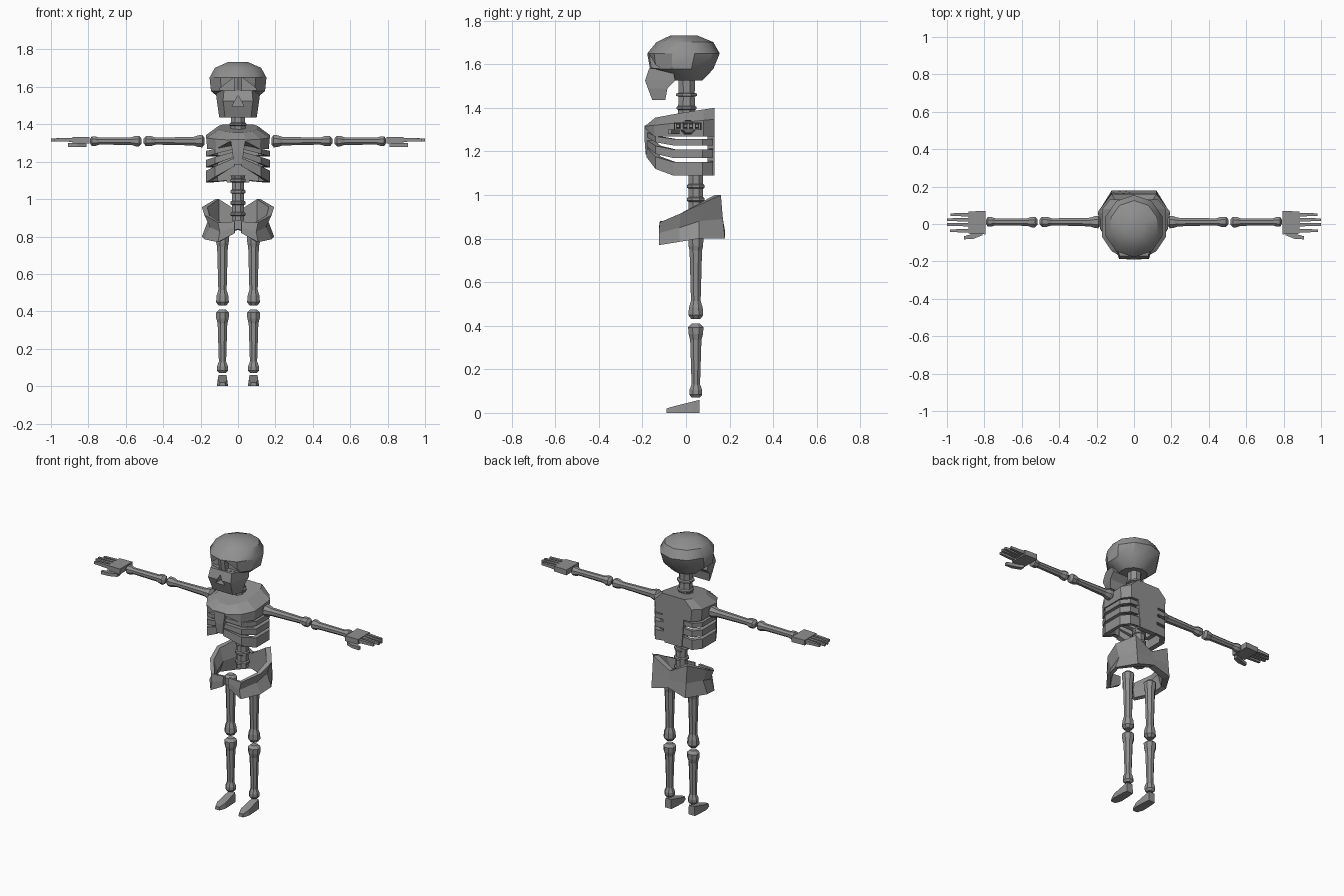
import bpy, bmesh, math
from mathutils import Vector

if "Cube" in bpy.data.objects:
    bpy.data.objects.remove(bpy.data.objects["Cube"])

bone_mat = bpy.data.materials.new("bone_grey")
bone_mat.diffuse_color = (0.28, 0.28, 0.28, 1)
bone_mat.use_nodes = True
bone_mat.node_tree.nodes["Principled BSDF"].inputs["Base Color"].default_value = bone_mat.diffuse_color


def loft(name, rings, smooth=False):
    """Skin equal-length point rings and cap both ends."""
    bm = bmesh.new()
    rows = [[bm.verts.new(p) for p in r] for r in rings]
    n = len(rows[0])
    for a, b in zip(rows, rows[1:]):
        for i in range(n):
            j = (i + 1) % n
            bm.faces.new((a[i], a[j], b[j], b[i]))
    bm.faces.new(rows[0])
    bm.faces.new(rows[-1])
    bmesh.ops.recalc_face_normals(bm, faces=bm.faces)
    me = bpy.data.meshes.new(name)
    bm.to_mesh(me)
    bm.free()
    me.materials.append(bone_mat)
    ob = bpy.data.objects.new(name, me)
    bpy.context.collection.objects.link(ob)
    if smooth:
        bpy.ops.object.select_all(action='DESELECT')
        ob.select_set(True)
        bpy.context.view_layer.objects.active = ob
        bpy.ops.object.shade_smooth_by_angle(angle=math.radians(35))
    return ob


def bone(name, start, end, profile, sides=8):
    """Turned bone; profile is (fraction, radius)."""
    a, b = Vector(start), Vector(end)
    d = (b - a).normalized()
    u = Vector((0, 1, 0))
    v = d.cross(u)
    rings = []
    for t, r in profile:
        c = a.lerp(b, t)
        angs = [math.tau * (i + 0.5) / sides for i in range(sides)]
        rings.append([c + r * (math.cos(q) * u + math.sin(q) * v) for q in angs])
    return loft(name, rings)


def block(name, x0, x1, y0, y1, z0, z1, taper=1.0):
    """Box, with its x1 end shrunk by taper."""
    cy, cz = (y0 + y1) / 2, (z0 + z1) / 2
    rings = []
    for x, k in ((x0, 1), (x1, taper)):
        rings.append([(x, cy + (y - cy) * k, cz + (z - cz) * k)
                      for y, z in ((y0, z0), (y1, z0), (y1, z1), (y0, z1))])
    return loft(name, rings)


def cut(ob, cutter):
    m = ob.modifiers.new("cut", 'BOOLEAN')
    m.operation, m.solver, m.object = 'DIFFERENCE', 'EXACT', cutter
    bpy.context.view_layer.objects.active = ob
    bpy.ops.object.modifier_apply(modifier=m.name)


# Cranium: z, half width, front y, back y
rings = []
for z, rx, yf, yb in ((1.525, .085, -.09, .075), (1.578, .152, -.165, .125),
                      (1.65, .16, -.178, .155), (1.702, .13, -.135, .125),
                      (1.733, .055, -.07, .05)):
    cy, ry = (yf + yb) / 2, (yb - yf) / 2
    rings.append([(rx * math.sin(math.tau * i / 10), cy - ry * math.cos(math.tau * i / 10), z)
                  for i in range(10)])
cranium = loft("cranium", rings, smooth=True)

# Cheeks and jaw: z, front half width, front y, back half width, back y
jaw = loft("jaw", [[(-f, yf, z), (f, yf, z), (b, yb, z), (-b, yb, z)]
                   for z, f, yf, b, yb in ((1.58, .075, -.17, .12, -.06),
                                           (1.525, .08, -.188, .113, -.05),
                                           (1.49, .075, -.175, .108, -.085),
                                           (1.437, .07, -.155, .10, -.095))])

# Eye sockets and nose opening
holes = [[(s * .022, 1.65), (s * .022, 1.582), (s * .11, 1.582)] for s in (1, -1)]
holes.append([(0, 1.555), (.033, 1.495), (-.033, 1.495)])
for tri in holes:
    c = loft("cutter", [[(x, y, z) for x, z in tri] for y in (-.3, -.125)])
    c.hide_render = True
    cut(cranium, c)
    cut(jaw, c)
    bpy.data.objects.remove(c)

# Neck and lower spine with vertebra rings
bone("neck", (0, .003, 1.37), (0, .003, 1.54),
     [(0, .042), (.12, .042), (.15, .05), (.2, .05), (.23, .042), (.48, .04), (.5, .052),
      (.56, .052), (.58, .04), (1, .042)])
spine = [(0, .036)]
for k in range(4):
    t = .1 + k * .25
    spine += [(t, .036), (t + .02, .044), (t + .07, .044), (t + .09, .036)]
bone("spine", (0, .045, .885), (0, .045, 1.125), spine + [(1, .043)])

# Shoulder cap of the ribcage
half = [(.045, -.188), (.12, -.145), (.17, -.07), (.17, .08), (.13, .13)]
outline = half + [(-x, y) for x, y in reversed(half)]
top = [(x * .6, y * .75 if y < 0 else y, 1.362 + .14 * (y + .14)) for x, y in outline]
loft("shoulder_cap", [[(x * .97, y, 1.268 + (.04 if abs(x) < .1 and y < 0 else 0)) for x, y in outline],
                      [(x, y, 1.325 + .1 * (y + .1)) for x, y in outline], top])

# Sternum and back plate
loft("sternum", [[(-w, y, z), (w, y, z), (w, -.155, z), (-w, -.155, z)]
                 for z, w, y in ((1.185, .022, -.185), (1.25, .03, -.19), (1.32, .04, -.19))])
loft("back_plate", [[(-w, .098, z), (w, .098, z), (w, .13, z), (-w, .13, z)]
                    for z, w in ((1.09, .06), (1.2, .07), (1.34, .08))])

# Ribs: path is x, y, rise factor
path = [(.04, .125, .1), (.13, .125, 0), (.17, .075, 0), (.17, -.06, 0),
        (.122, -.14, .35), (.02, -.182, 1)]
for s, side in ((1, "left"), (-1, "right")):
    for n, (lo, hi, rise) in enumerate(((1.228, 1.258, .04), (1.17, 1.21, .055), (1.09, 1.152, .085))):
        rings = []
        for x, y, k in path:
            a, b = lo + rise * k, hi + rise * k * .8
            rings.append([(s * x, y, b), (s * x, y, a), (s * x * .84, y * .82, a + .005),
                          (s * x * .84, y * .82, b)])
        loft(f"{side}_rib_{n + 1}", rings)

# Pelvis basin: x, y, inset, bottom, middle, top
hip = [(0, .155, .0, .835, .88, .935), (.12, .155, .0, .80, .89, 1.0),
       (.193, .06, .03, .80, .88, .957), (.18, -.03, .03, .785, .85, .915),
       (.107, -.125, .01, .77, .825, .875), (.018, -.125, .0, .818, .85, .88)]
hip = [(-x, *r) for x, *r in reversed(hip[1:])] + hip
rings = []
for x, y, inset, lo, mid, hi in hip:
    k = 1 - inset / max(abs(x), .01)
    flare = .024 if y > .1 else 0
    f = .85
    rings.append([(x, y + .005, hi), (x * k, y + flare * .6, mid), (x, y + flare, lo),
                  (x * f, y * f, lo + .005), (x * k * f, y * f, mid), (x * f, y * f, hi)])
loft("pelvis", rings)

for s, side in ((1, "left"), (-1, "right")):
    # Legs
    x = s * .083
    bone(f"{side}_thigh", (x, .045, .815), (x, .045, .43),
         [(0, .022), (.04, .038), (.13, .036), (.18, .031), (.78, .024), (.86, .034), (.95, .037), (1, .022)])
    bone(f"{side}_shin", (x, .045, .41), (x, .045, .07),
         [(0, .02), (.05, .038), (.14, .036), (.22, .028), (.82, .021), (.9, .032), (.96, .032), (1, .02)])
    loft(f"{side}_foot", [[(x - w, y, 0), (x + w, y, 0), (x + w * .85, y, h), (x - w * .85, y, h)]
                          for y, w, h in ((.062, .023, .06), (.03, .027, .052), (-.05, .03, .032),
                                          (-.09, .016, .02))])
    # Arms
    bone(f"{side}_upper_arm", (s * .178, .01, 1.31), (s * .505, .012, 1.31),
         [(0, .018), (.04, .036), (.1, .034), (.18, .025), (.8, .02), (.88, .029), (.96, .029), (1, .013)])
    bone(f"{side}_forearm", (s * .515, .01, 1.31), (s * .79, .012, 1.31),
         [(0, .014), (.05, .03), (.12, .03), (.2, .022), (.82, .02), (.9, .028), (.97, .028), (1, .014)])
    # Hands
    block(f"{side}_palm", s * .795, s * .885, -.055, .07, 1.298, 1.332, .95)
    for n, (y, tip) in enumerate(((.05, .98), (.023, 1.0), (-.003, 1.0), (-.036, .985))):
        block(f"{side}_finger_{n + 1}", s * .875, s * tip, y - .01, y + .01, 1.306, 1.328, .7)
    loft(f"{side}_thumb", [[(s * px, y - w, 1.28), (s * px, y + w, 1.28), (s * px, y + w, 1.30),
                            (s * px, y - w, 1.30)]
                           for px, y, w in ((.81, -.045, .015), (.86, -.066, .014), (.91, -.074, .008))])
